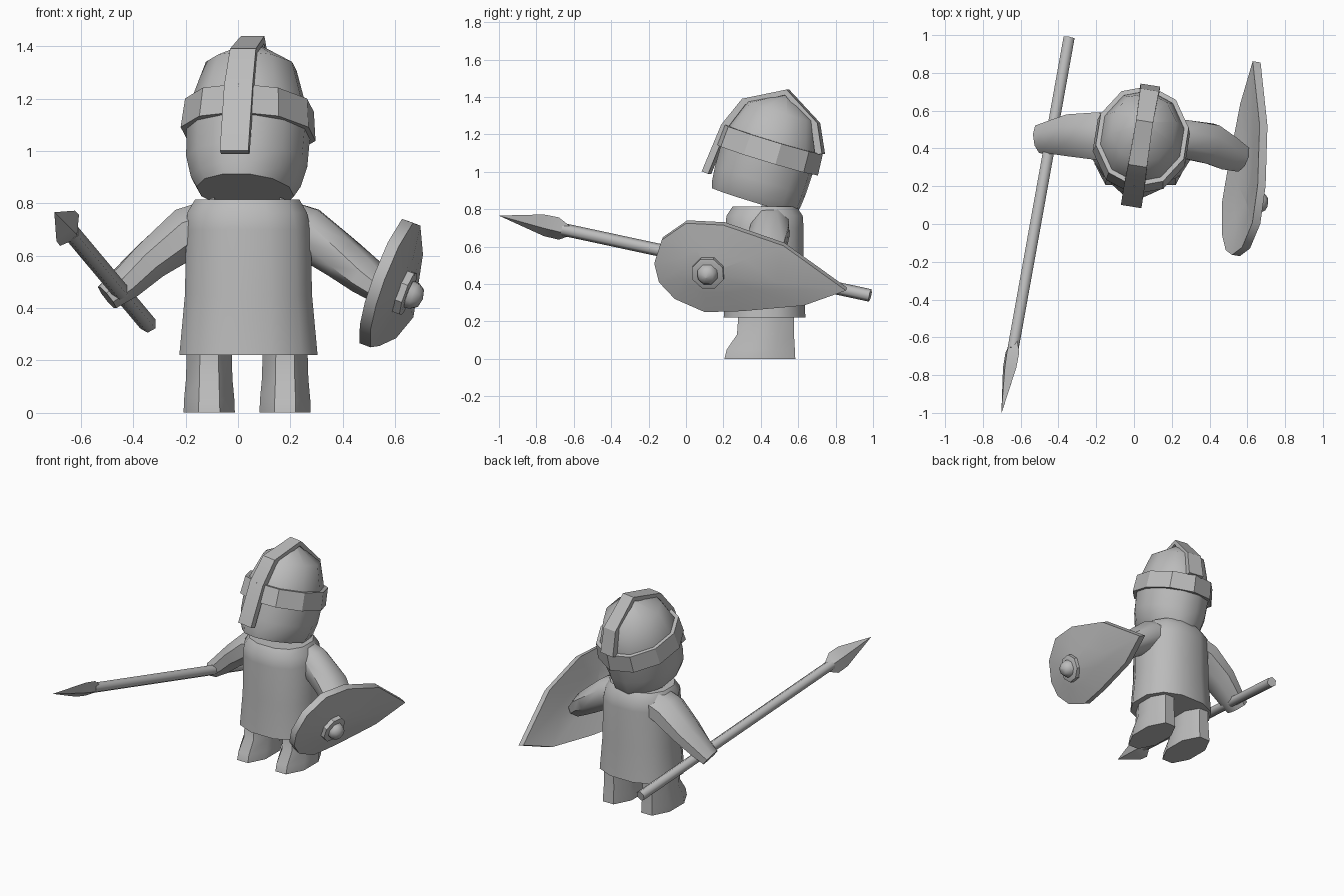
import bpy, bmesh, math
from mathutils import Vector, Matrix

if "Cube" in bpy.data.objects:
    bpy.data.objects.remove(bpy.data.objects["Cube"])

iron = bpy.data.materials.new("plain grey")
iron.diffuse_color = (0.5, 0.5, 0.5, 1)
iron.use_nodes = True
iron.node_tree.nodes["Principled BSDF"].inputs["Base Color"].default_value = iron.diffuse_color


def loft(name, rings, angle=50, matrix=None):
    """Skin a list of equal-length rings and cap both ends."""
    bm = bmesh.new()
    vs = [[bm.verts.new(p) for p in r] for r in rings]
    n = len(rings[0])
    for a, b in zip(vs, vs[1:]):
        for i in range(n):
            j = (i + 1) % n
            bm.faces.new((a[i], a[j], b[j], b[i]))
    bm.faces.new(vs[0][::-1])
    bm.faces.new(vs[-1])
    bmesh.ops.remove_doubles(bm, verts=bm.verts, dist=0.0005)
    bmesh.ops.recalc_face_normals(bm, faces=bm.faces)
    if matrix:
        bm.transform(matrix)
    me = bpy.data.meshes.new(name)
    bm.to_mesh(me)
    bm.free()
    me.materials.append(iron)
    ob = bpy.data.objects.new(name, me)
    bpy.context.collection.objects.link(ob)
    bpy.ops.object.select_all(action='DESELECT')
    ob.select_set(True)
    bpy.context.view_layer.objects.active = ob
    bpy.ops.object.shade_smooth_by_angle(angle=math.radians(angle))
    return ob


def oval(c, ru, rv, n=10, u=(1, 0, 0), v=(0, 1, 0), power=1.0):
    """Oval ring about c; power below 1 makes it boxier."""
    c, u, v = Vector(c), Vector(u), Vector(v)
    pts = []
    for i in range(n):
        t = 2 * math.pi * (i + 0.5) / n
        a, b = math.cos(t), math.sin(t)
        a = math.copysign(abs(a) ** power, a)
        b = math.copysign(abs(b) ** power, b)
        pts.append(c + u * a * ru + v * b * rv)
    return pts


def tube(name, path, n=8, angle=50):
    """Loft ovals across a path of (centre, side radius, upright radius)."""
    ps = [Vector(p[0]) for p in path]
    rings = []
    for i, (c, rs, ru) in enumerate(path):
        d = (ps[min(i + 1, len(ps) - 1)] - ps[max(i - 1, 0)]).normalized()
        side = d.cross(Vector((0, 0, 1))).normalized()
        rings.append(oval(c, rs, ru, n, side, side.cross(d)))
    return loft(name, rings, angle)


# Tunic
loft("tunic", [oval((x, 0.42, z), rx, ry, 12, power=0.85) for x, z, rx, ry in (
    (0.04, 0.22, 0.272, 0.225), (0.04, 0.45, 0.25, 0.215),
    (0.04, 0.70, 0.245, 0.215), (0.035, 0.765, 0.235, 0.21),
    (0.035, 0.815, 0.205, 0.175))])

# Legs with feet that flare forward
for name, x in (("right_leg", -0.11), ("left_leg", 0.18)):
    loft(name, [oval((x, y, z), rx, ry, 8) for y, z, rx, ry in (
        (0.395, 0, 0.106, 0.205), (0.40, 0.05, 0.104, 0.197),
        (0.425, 0.13, 0.096, 0.165), (0.43, 0.26, 0.092, 0.16))])

# Arms
tube("right_arm", [((-0.06, 0.46, 0.735), 0.13, 0.10), ((-0.19, 0.465, 0.69), 0.135, 0.105),
                   ((-0.335, 0.47, 0.58), 0.12, 0.082), ((-0.43, 0.46, 0.495), 0.095, 0.07),
                   ((-0.50, 0.45, 0.44), 0.08, 0.055)])
tube("left_arm", [((0.13, 0.45, 0.735), 0.11, 0.10), ((0.26, 0.45, 0.69), 0.11, 0.105),
                  ((0.405, 0.425, 0.585), 0.115, 0.085), ((0.49, 0.38, 0.52), 0.10, 0.075),
                  ((0.57, 0.345, 0.455), 0.075, 0.055)])

# Head and helmet share one turned, tilted frame
tilt = (Matrix.Translation((0.028, 0.365, 0.845))
        @ Matrix.Rotation(math.radians(-9), 4, 'Z')
        @ Matrix.Rotation(math.radians(-17), 4, 'X'))


def head_loft(name, rows, n=10, angle=50):
    return loft(name, [oval((0, 0, z), rx, ry, n) for z, rx, ry in rows], angle, tilt)


head_loft("head", [(0, 0.185, 0.24), (0.04, 0.21, 0.25), (0.12, 0.232, 0.257),
                   (0.26, 0.238, 0.26)], 12)
head_loft("helmet_dome", [(0.24, 0.235, 0.265), (0.34, 0.225, 0.258),
                          (0.50, 0.175, 0.195), (0.60, 0.001, 0.001)], 10)
head_loft("helmet_band", [(0.23, 0.26, 0.29), (0.345, 0.248, 0.282)], 10, 30)

# Ridge over the crown, running down into the nose guard
ridge = [(-0.31, 0.07, 0.055), (-0.282, 0.34, 0.055), (-0.215, 0.505, 0.05),
         (0, 0.622, 0.045), (0.212, 0.50, 0.05), (0.285, 0.35, 0.053)]
loft("helmet_ridge", [[(-w, y, z), (w, y, z), (w, y * 0.88, z - 0.05 * z), (-w, y * 0.88, z - 0.05 * z)]
                      for y, z, w in ridge], 30, tilt)


# Spear
def along(y):
    return Vector((-0.345 + 0.18 * (y - 0.98), y, 0.34 - 0.215 * (y - 0.98)))


tube("spear_shaft", [(along(0.985), 0.034, 0.034), (along(-0.66), 0.034, 0.034)], 6, 70)
wide, thin = Vector((0.52, 0, 0.85)), Vector((0.85, 0, -0.52))
loft("spear_head", [[along(y) + wide * w, along(y) + thin * t, along(y) - wide * w, along(y) - thin * t]
                    for y, w, t in ((-0.62, 0.03, 0.03), (-0.68, 0.07, 0.034),
                                    (-0.76, 0.068, 0.03), (-0.998, 0.001, 0.001))], 30)

# Teardrop shield: slanted, domed towards the boss
outline = [(-0.17, 0.51), (-0.13, 0.635), (0, 0.725), (0.2, 0.715), (0.52, 0.605), (0.855, 0.365),
           (0.63, 0.285), (0.30, 0.255), (0.10, 0.25), (-0.06, 0.32), (-0.145, 0.41)]
normal = Vector((1, -0.16, -0.375)).normalized()


def slab(y, z, lift=0):
    return Vector((0.51 + 0.16 * (y - 0.1) + 0.375 * (z - 0.26), y, z)) + normal * lift


def shrunk(k, lift):
    return [slab(0.12 + (y - 0.12) * k, 0.47 + (z - 0.47) * k, lift) for y, z in outline]


loft("shield", [shrunk(0.001, 0.0), shrunk(0.5, -0.02), shrunk(1, -0.045),
                shrunk(1, 0), shrunk(0.5, 0.025), shrunk(0.001, 0.045)], 40)

# Shield boss: flat collar and dome
su = normal.cross(Vector((0, 0, 1))).normalized()
sv = su.cross(normal)


def boss(name, rows, angle):
    loft(name, [oval(slab(0.125, 0.475, h), r, r, 8, su, sv) for h, r in rows], angle)


boss("boss_collar", [(0.02, 0.09), (0.06, 0.09), (0.065, 0.075)], 30)
boss("boss_dome", [(0.04, 0.06), (0.085, 0.055), (0.11, 0.038), (0.12, 0.001)], 60)
